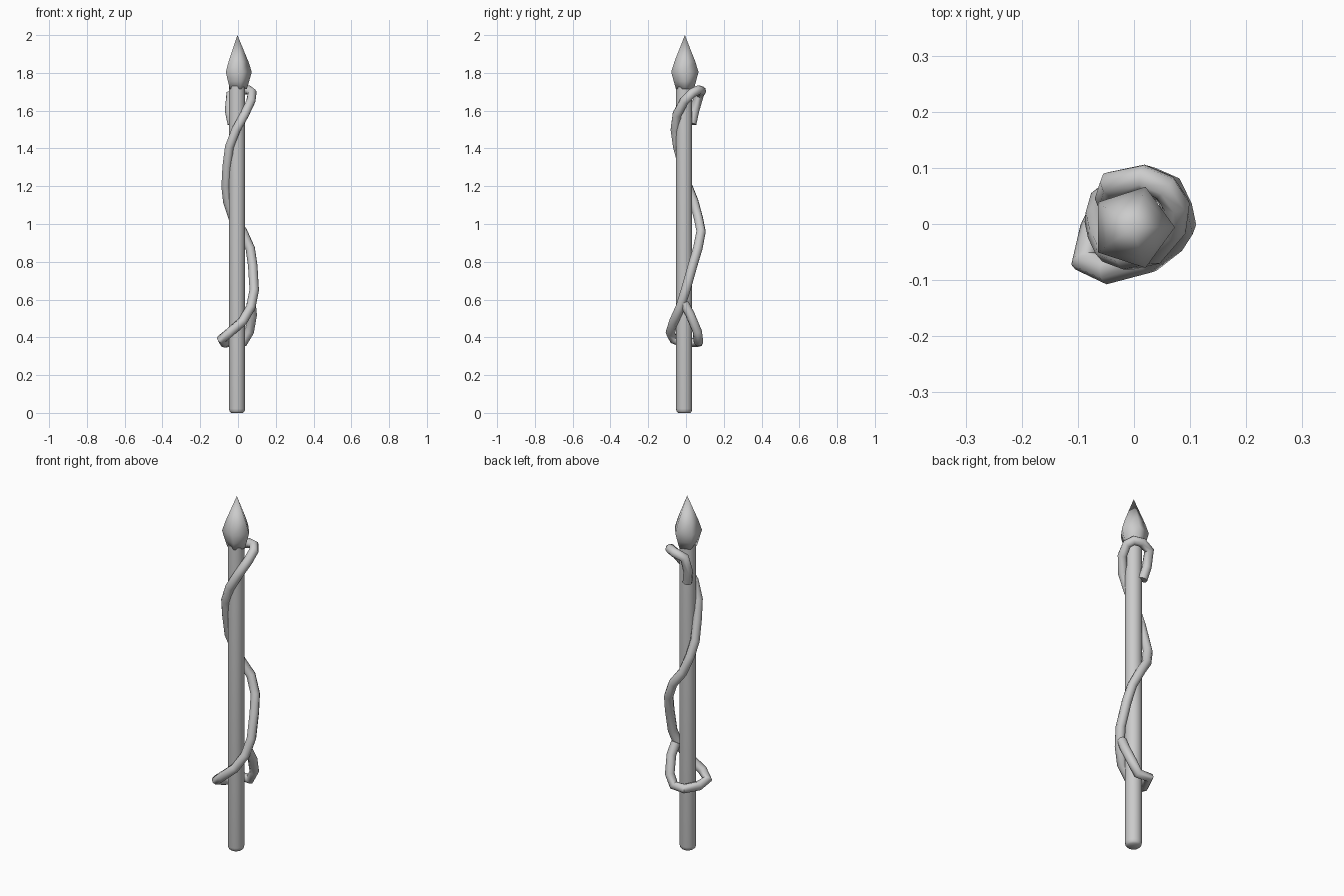
import bpy, bmesh, math

if "Cube" in bpy.data.objects:
    bpy.data.objects.remove(bpy.data.objects["Cube"])


def lathe(name, profile, sides, center, angle):
    """Closed solid of revolution from (radius, z) points; radius 0 makes a pole."""
    bm = bmesh.new()
    rings = []
    for r, z in profile:
        n = 1 if r == 0 else sides
        rings.append([bm.verts.new((center[0] + r * math.cos(2 * math.pi * i / sides),
                                    center[1] + r * math.sin(2 * math.pi * i / sides), z))
                      for i in range(n)])
    for a, b in zip(rings, rings[1:]):
        for i in range(sides):
            j = (i + 1) % sides
            quad = [a[i % len(a)], a[j % len(a)], b[j % len(b)], b[i % len(b)]]
            bm.faces.new(list(dict.fromkeys(quad)))
    if len(rings[0]) > 1:
        bm.faces.new(rings[0][::-1])
    if len(rings[-1]) > 1:
        bm.faces.new(rings[-1])
    bmesh.ops.recalc_face_normals(bm, faces=bm.faces)
    mesh = bpy.data.meshes.new(name)
    bm.to_mesh(mesh)
    bm.free()
    ob = bpy.data.objects.new(name, mesh)
    bpy.context.collection.objects.link(ob)
    smooth(ob, angle)
    return ob


def smooth(ob, angle):
    bpy.ops.object.select_all(action='DESELECT')
    ob.select_set(True)
    bpy.context.view_layer.objects.active = ob
    bpy.ops.object.shade_smooth_by_angle(angle=math.radians(angle))


# Round shaft with a softened foot
lathe("shaft", [(0.032, 0.0), (0.040, 0.008), (0.043, 0.022), (0.043, 1.73)],
      16, (-0.005, -0.010), 50)

# Five-sided spear head
lathe("spear_head", [(0.050, 1.715), (0.062, 1.755), (0.076, 1.805), (0.058, 1.86), (0.0, 2.0)],
      5, (-0.003, -0.006), 80)

# Vine: tucked upper end, down around the shaft, loop at the bottom
path = [(-0.030, 0.030, 1.53), (-0.045, 0.045, 1.60), (-0.040, 0.070, 1.685),
        (0.015, 0.082, 1.705), (0.055, 0.065, 1.71), (0.075, 0.035, 1.695),
        (0.068, -0.01, 1.65), (0.035, -0.048, 1.58), (-0.010, -0.058, 1.50),
        (-0.045, -0.045, 1.41), (-0.058, -0.018, 1.31), (-0.064, 0.010, 1.20),
        (-0.055, 0.042, 1.12), (-0.025, 0.066, 1.03), (0.025, 0.080, 0.96),
        (0.065, 0.062, 0.87), (0.078, 0.035, 0.78), (0.086, -0.002, 0.65),
        (0.068, -0.030, 0.56), (0.025, -0.064, 0.485), (-0.045, -0.083, 0.425),
        (-0.088, -0.066, 0.39), (-0.072, -0.010, 0.37), (-0.038, 0.070, 0.375),
        (0.030, 0.066, 0.375), (0.060, 0.060, 0.43), (0.076, 0.022, 0.52),
        (0.070, -0.010, 0.58)]
curve = bpy.data.curves.new("vine", 'CURVE')
curve.dimensions = '3D'
curve.bevel_depth = 0.025
curve.bevel_resolution = 2
curve.use_fill_caps = True
spline = curve.splines.new('POLY')
spline.points.add(len(path) - 1)
for point, co in zip(spline.points, path):
    point.co = (*co, 1)
vine = bpy.data.objects.new("vine", curve)
bpy.context.collection.objects.link(vine)
bpy.ops.object.select_all(action='DESELECT')
vine.select_set(True)
bpy.context.view_layer.objects.active = vine
bpy.ops.object.convert(target='MESH')
smooth(bpy.context.view_layer.objects.active, 55)
